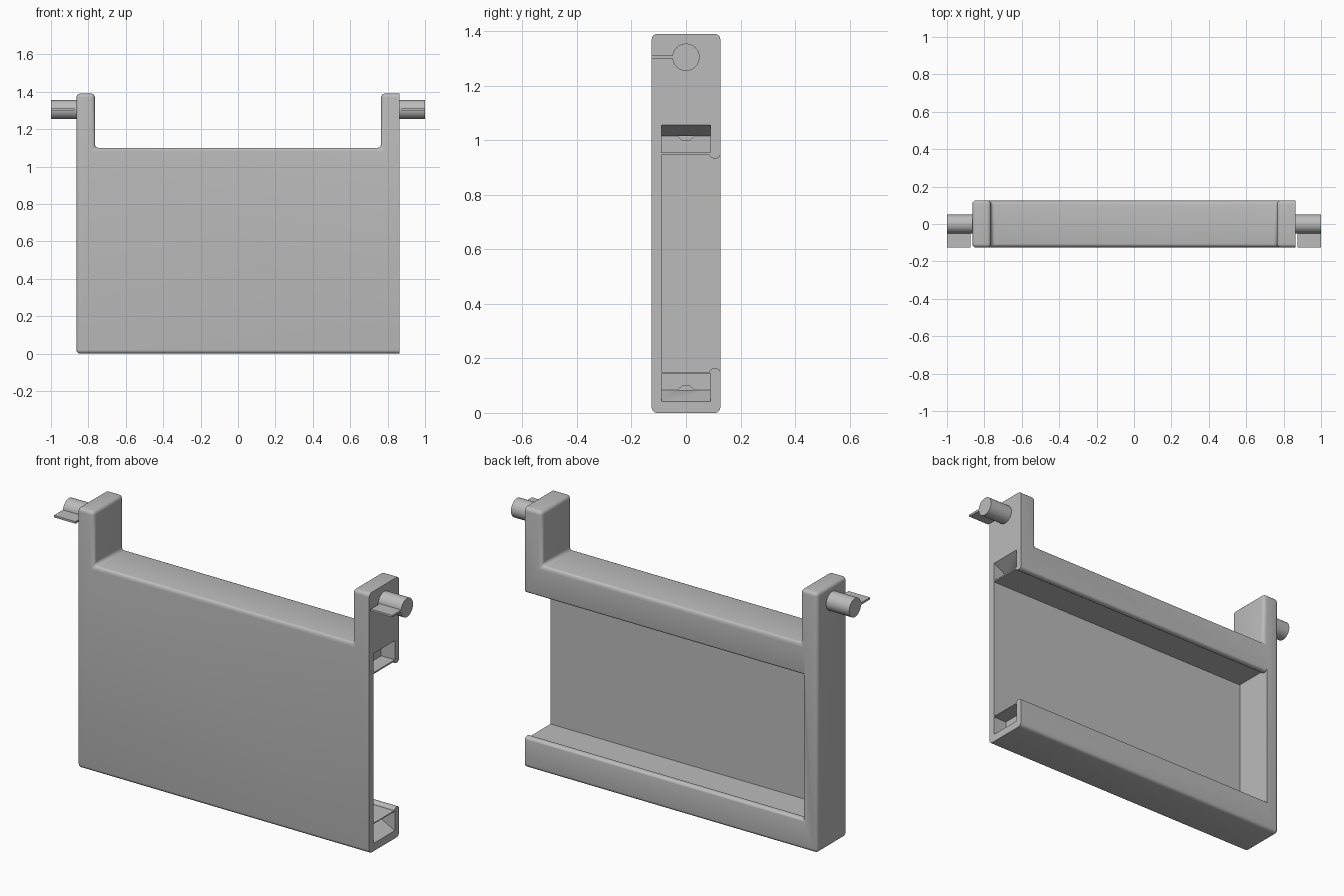
import bpy, bmesh, math
from mathutils import Vector

cube = bpy.data.objects.get("Cube")
if cube:
    bpy.data.objects.remove(cube, do_unlink=True)

grey = bpy.data.materials.new("plain grey")
grey.use_nodes = True
grey.diffuse_color = (0.5, 0.5, 0.5, 1)
grey.node_tree.nodes["Principled BSDF"].inputs["Base Color"].default_value = (0.5, 0.5, 0.5, 1)

W, D, H = 0.864, 0.126, 1.39      # half width, half depth, height
FLOOR = -0.09                     # inner face of the front panel
LOW, HIGH = 0.15, 0.947           # bay edges
PEG_Z = 1.305


def finish(bm, name):
    bmesh.ops.recalc_face_normals(bm, faces=bm.faces)
    mesh = bpy.data.meshes.new(name)
    bm.to_mesh(mesh)
    bm.free()
    mesh.materials.append(grey)
    ob = bpy.data.objects.new(name, mesh)
    bpy.context.collection.objects.link(ob)
    return ob


def prism(points, offset):
    """Extrude a closed outline along an offset vector."""
    bm = bmesh.new()
    face = bm.faces.new([bm.verts.new(p) for p in points])
    ext = bmesh.ops.extrude_face_region(bm, geom=[face])
    moved = [g for g in ext["geom"] if isinstance(g, bmesh.types.BMVert)]
    bmesh.ops.translate(bm, verts=moved, vec=Vector(offset))
    return bm


def activate(ob):
    bpy.ops.object.select_all(action='DESELECT')
    ob.select_set(True)
    bpy.context.view_layer.objects.active = ob


def smooth(ob):
    activate(ob)
    bpy.ops.object.shade_smooth_by_angle(angle=math.radians(35))


def cut(target, cutter):
    cutter.hide_render = True
    activate(target)
    mod = target.modifiers.new("cut", 'BOOLEAN')
    mod.operation, mod.solver, mod.object = 'DIFFERENCE', 'EXACT', cutter
    bpy.ops.object.modifier_apply(modifier=mod.name)
    bpy.data.objects.remove(cutter, do_unlink=True)


# Frame: U-shaped slab, rounded everywhere except around the open +x end
outline = [(-W, 0), (W, 0), (W, H), (0.765, H), (0.765, 1.1),
           (-0.765, 1.1), (-0.765, H), (-W, H)]
bm = prism([(x, -D, z) for x, z in outline], (0, 2 * D, 0))
edges = [e for e in bm.edges if not any(v.co.x > W - 0.001 for v in e.verts)
         or abs(e.verts[0].co.x - e.verts[1].co.x) > 0.01]
bmesh.ops.bevel(bm, geom=edges, offset=0.02, segments=5, profile=0.5, affect='EDGES')
frame = finish(bm, "frame")


# Bay open to the back and the +x end, with a rounded lip bead on both rims
def bead(z, side):
    pts = []
    for i in range(11):
        a = math.pi * i / 10
        pts.append((0.106 - 0.02 * math.cos(a), z + side * 0.014 * math.sin(a)))
    return pts


section = [(FLOOR, LOW)] + bead(LOW, 1) + [(0.2, LOW), (0.2, HIGH)]
section += bead(HIGH, -1)[::-1] + [(FLOOR, HIGH)]
x0 = -0.785
cut(frame, finish(prism([(x0, y, z) for y, z in section], (1 - x0, 0, 0)), "bay_cutter"))

# Latch slots in the +x end: one sloped face and a small tapered pocket
for name, outer, inner, sign in (("upper", 1.057, 0.955, 1), ("lower", 0.042, 0.145, -1)):
    shelf = outer - sign * 0.042
    deep = W - 0.08
    pts = [(W, outer), (deep, shelf), (deep, inner), (W, inner)]
    pts = [(W + 0.02, outer)] + pts + [(W + 0.02, inner)]
    slot = finish(prism([(x, FLOOR, z) for x, z in pts], (0, -2 * FLOOR, 0)), name + "_slot_cutter")
    cut(frame, slot)
    tip = shelf - sign * 0.014
    pocket = [(-0.03, shelf), (0.03, shelf), (0.015, tip), (-0.015, tip)]
    cut(frame, finish(prism([(deep + 0.002, y, z) for y, z in pocket], (-0.03, 0, 0)),
                      name + "_pocket_cutter"))
smooth(frame)

# Hinge pegs with a flat key blade on each side
for name, s in (("left", 1), ("right", -1)):
    ring = [(s * (W - 0.01), 0.05 * math.cos(a), PEG_Z + 0.05 * math.sin(a))
            for a in (math.tau * i / 40 for i in range(40))]
    smooth(finish(prism(ring, (s * (1 - W + 0.01), 0, 0)), name + "_peg"))
    blade = [(-D, 1.3), (-0.04, 1.3), (-0.04, 1.311), (-D, 1.311)]
    finish(prism([(s * 0.873, y, z) for y, z in blade], (s * 0.127, 0, 0)), name + "_blade")
